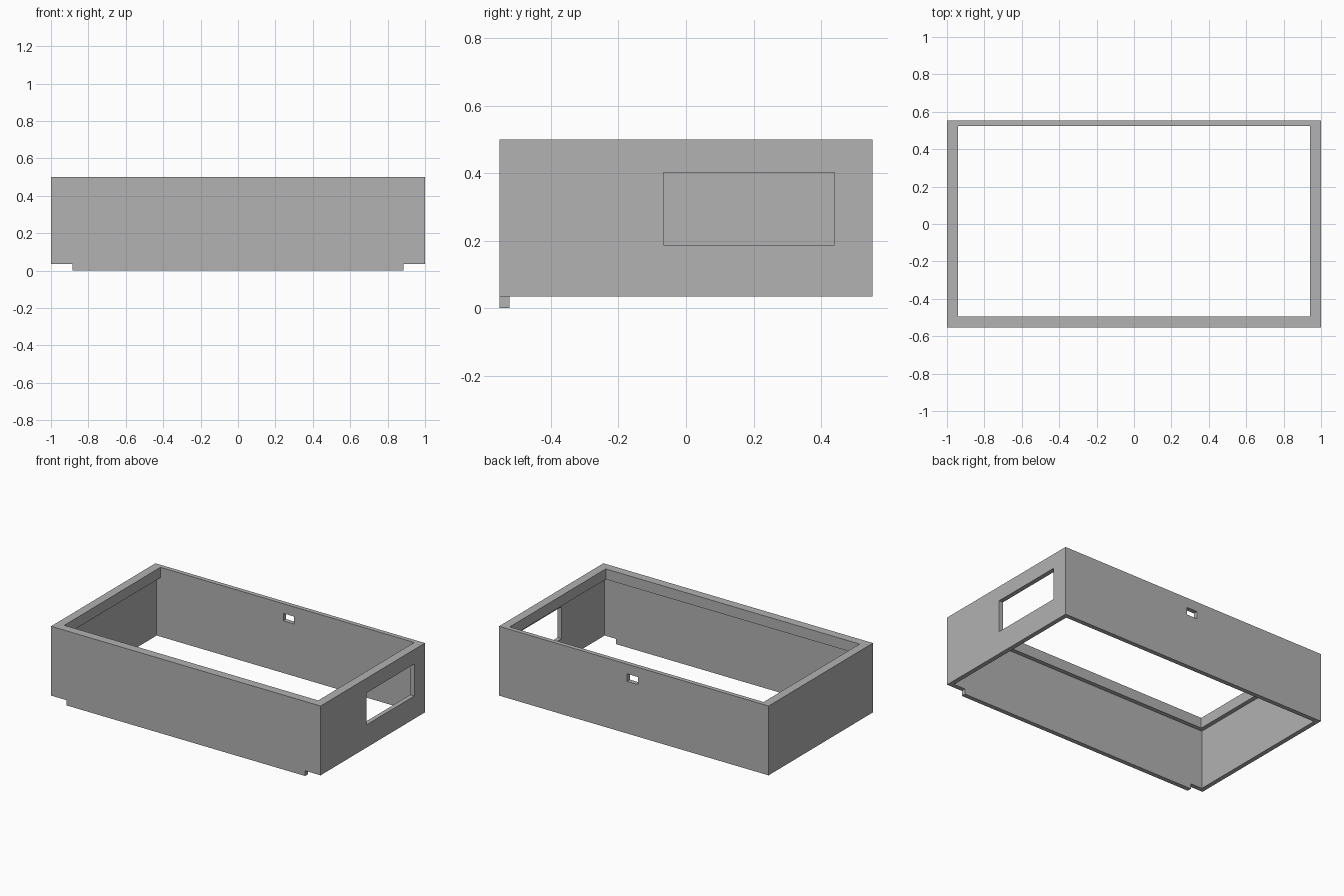
import bpy
import bmesh
from mathutils import Vector

cube = bpy.data.objects.get("Cube")
if cube:
    bpy.data.objects.remove(cube, do_unlink=True)

# Overall sizes
HX, HY, TOP = 1.0, 0.553, 0.5
BASE = 0.035      # underside of the walls
WALL = 0.03       # wall thickness
RIM = 0.058       # width of the top rim on the front and sides
LEDGE = 0.43      # underside of the rim
OVER = 0.2        # cutter overshoot

grey = bpy.data.materials.new("plain grey")
grey.use_nodes = True
colour = (0.445, 0.445, 0.445, 1)
grey.diffuse_color = colour
grey.node_tree.nodes["Principled BSDF"].inputs["Base Color"].default_value = colour


def box(name, low, high):
    """Axis-aligned box between two corners."""
    low, high = Vector(low), Vector(high)
    bm = bmesh.new()
    bmesh.ops.create_cube(bm, size=1)
    for v in bm.verts:
        v.co = (low + high) / 2 + v.co * (high - low)
    mesh = bpy.data.meshes.new(name)
    bm.to_mesh(mesh)
    bm.free()
    mesh.materials.append(grey)
    obj = bpy.data.objects.new(name, mesh)
    bpy.context.collection.objects.link(obj)
    return obj


def cut(target, name, low, high):
    """Subtract a box and discard the cutter."""
    cutter = box(name, low, high)
    cutter.hide_render = True
    mod = target.modifiers.new(name, "BOOLEAN")
    mod.operation = "DIFFERENCE"
    mod.solver = "EXACT"
    mod.object = cutter
    bpy.context.view_layer.objects.active = target
    bpy.ops.object.modifier_apply(modifier=name)
    bpy.data.objects.remove(cutter, do_unlink=True)


frame = box("enclosure_frame", (-HX, -HY, 0), (HX, HY, TOP))

# Clear below the walls, leaving a tongue under the front wall
cut(frame, "underside", (-HX - OVER, -HY + WALL, -OVER), (HX + OVER, HY + OVER, BASE))
for side in (-1, 1):
    xs = sorted((side * 0.885, side * (HX + OVER)))
    cut(frame, "tongue_end", (xs[0], -HY - OVER, -OVER), (xs[1], HY + OVER, BASE))

# Hollow interior, then the smaller opening that leaves the rim
cut(frame, "interior", (-HX + WALL, -HY + WALL, -OVER), (HX - WALL, HY - WALL, LEDGE))
cut(frame, "top_opening", (-HX + RIM, -HY + RIM, BASE + OVER), (HX - RIM, HY - WALL, TOP + OVER))

# Window in the left wall and small slot in the back wall
cut(frame, "side_window", (HX - OVER, -0.067, 0.188), (HX + OVER, 0.44, 0.402))
cut(frame, "back_slot", (-0.03, HY - OVER, 0.385), (0.05, HY + OVER, 0.435))
